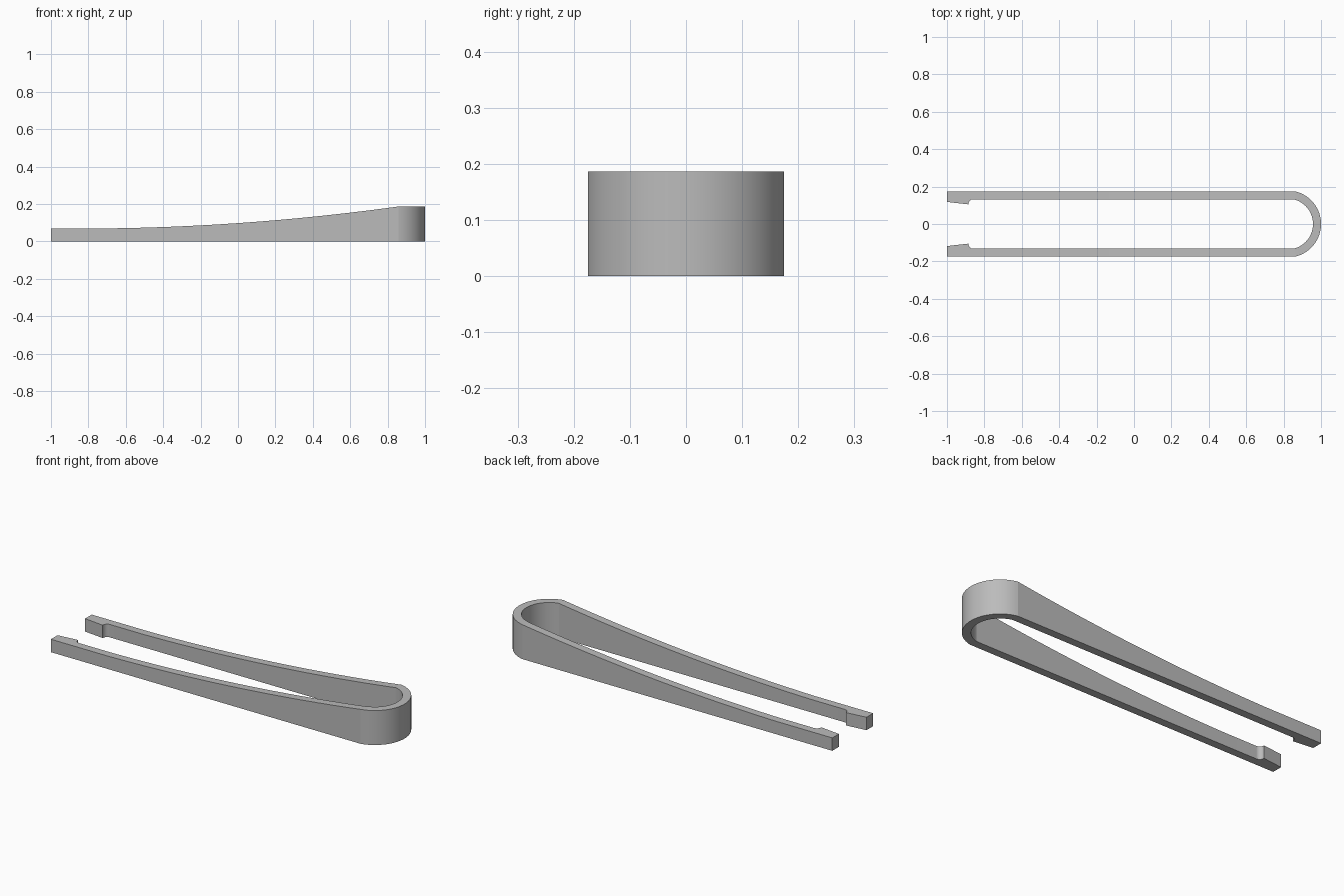
import bpy
import bmesh
from math import sin, cos, asin, pi, radians

if "Cube" in bpy.data.objects:
    bpy.data.objects.remove(bpy.data.objects["Cube"], do_unlink=True)

HALF, INNER = 0.175, 0.132        # outer and inner half widths of the arms
BEND_X, BEND_R = 0.821, 0.179     # centre and outer radius of the bend
WALL = HALF - INNER
FLAT_X, JOIN_X = -0.66, 0.86      # where the top starts and stops rising


def top_height(x):
    t = min(max((x - FLAT_X) / (JOIN_X - FLAT_X), 0), 1)
    return 0.07 + 0.117 * (0.2 * t + 0.8 * t * t)


# Gripping tooth at the tip, then its rounded inner corner
stations = [((-1, HALF), (-1, 0.118)), ((-0.885, HALF), (-0.885, 0.105))]
for i in range(17):
    a = pi - i / 16 * pi / 2
    x = -0.86 + 0.025 * cos(a)
    stations.append(((x + 0.001, HALF), (x, 0.107 + 0.025 * sin(a))))

# Straight arm, denser where the top edge curves
for x in [FLAT_X + (0.83 - FLAT_X) * i / 40 for i in range(41)]:
    stations.append(((x, HALF), (x, INNER)))

# Half of the bend, ending on the centre line
outer_start = asin(HALF / BEND_R)
inner_start = asin(INNER / (BEND_R - WALL))
for i in range(21):
    pair = []
    for radius, start in ((BEND_R, outer_start), (BEND_R - WALL, inner_start)):
        a = start * (1 - i / 20)
        pair.append((BEND_X + radius * cos(a), radius * sin(a)))
    stations.append(tuple(pair))

# Mirror the half outline into the other arm
stations += [tuple((x, -y) for x, y in pair) for pair in reversed(stations[:-1])]

# Sweep a four-cornered section through all stations and cap both tips
bm = bmesh.new()
rings = []
for (ox, oy), (ix, iy) in stations:
    corners = [(ox, oy, 0), (ox, oy, top_height(ox)),
               (ix, iy, top_height(ix)), (ix, iy, 0)]
    rings.append([bm.verts.new(c) for c in corners])
for a, b in zip(rings, rings[1:]):
    for k in range(4):
        n = (k + 1) % 4
        bm.faces.new((a[k], a[n], b[n], b[k]))
bm.faces.new(rings[0])
bm.faces.new(rings[-1])
bmesh.ops.recalc_face_normals(bm, faces=bm.faces)
mesh = bpy.data.meshes.new("spring_clip")
bm.to_mesh(mesh)
bm.free()

clip = bpy.data.objects.new("spring_clip", mesh)
bpy.context.collection.objects.link(clip)

# Plain grey
grey = bpy.data.materials.new("grey")
grey.use_nodes = True
colour = (0.5, 0.5, 0.5, 1)
grey.diffuse_color = colour
grey.node_tree.nodes["Principled BSDF"].inputs["Base Color"].default_value = colour
mesh.materials.append(grey)

bpy.ops.object.select_all(action="DESELECT")
clip.select_set(True)
bpy.context.view_layer.objects.active = clip
bpy.ops.object.shade_smooth_by_angle(angle=radians(6))
